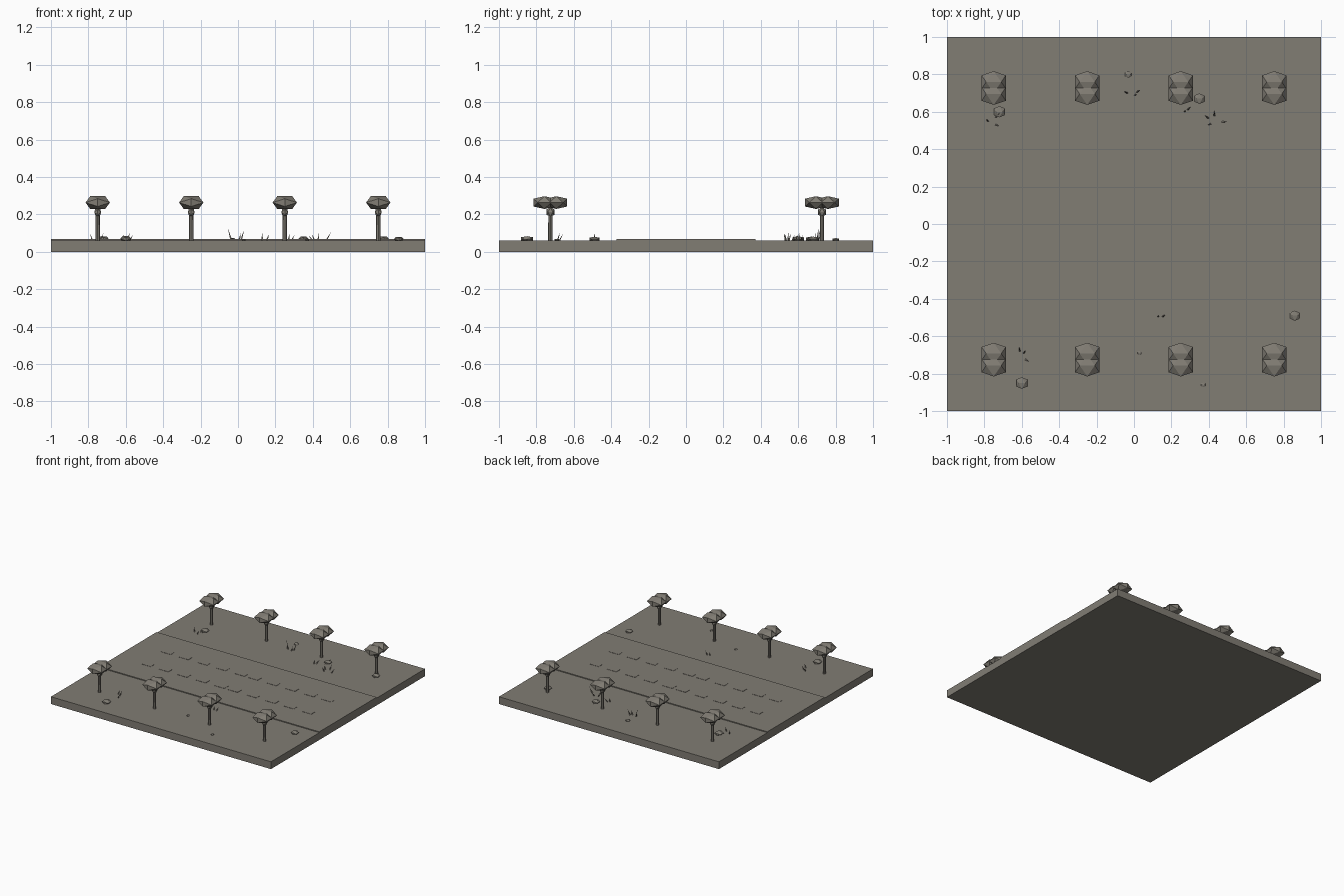
import bpy, bmesh, math
from mathutils import Vector

if "Cube" in bpy.data.objects:
    bpy.data.objects.remove(bpy.data.objects["Cube"])

clay = bpy.data.materials.new("warm grey")
clay.diffuse_color = (0.22, 0.205, 0.175, 1)
clay.use_nodes = True
clay.node_tree.nodes["Principled BSDF"].inputs["Base Color"].default_value = clay.diffuse_color
GROUND = 0.06


def finish(name, bm):
    mesh = bpy.data.meshes.new(name)
    bm.normal_update()
    bm.to_mesh(mesh)
    bm.free()
    mesh.materials.append(clay)
    ob = bpy.data.objects.new(name, mesh)
    bpy.context.collection.objects.link(ob)
    return ob


def box(name, x, y, z0, sx, sy, sz):
    bm = bmesh.new()
    bmesh.ops.create_cube(bm, size=1)
    for v in bm.verts:
        v.co = Vector((x + v.co.x * sx, y + v.co.y * sy, z0 + (v.co.z + 0.5) * sz))
    return finish(name, bm)


def cone(name, x, y, z0, r1, r2, h, sides, lean=(0, 0)):
    bm = bmesh.new()
    bmesh.ops.create_cone(bm, cap_ends=True, segments=sides, radius1=r1, radius2=r2, depth=h)
    for v in bm.verts:
        t = v.co.z / h + 0.5
        v.co += Vector((x + lean[0] * t, y + lean[1] * t, z0 + h / 2))
    return finish(name, bm)


def lump(name, x, y, z, sx, sy, sz):
    """Flattened icosahedron lying on its edges, sized by half extents."""
    p = (1 + math.sqrt(5)) / 2
    bm = bmesh.new()
    for a in (-1, 1):
        for b in (-1, 1):
            for c in ((a, b / p, 0), (0, a, b / p), (a / p, 0, b)):
                bm.verts.new((x + c[0] * sx, y + c[1] * sy, z + c[2] * sz))
    bmesh.ops.convex_hull(bm, input=bm.verts)
    bmesh.ops.recalc_face_normals(bm, faces=bm.faces)
    return finish(name, bm)


# Ground slab and raised road
box("ground_slab", 0, 0, 0, 2, 2, GROUND)
box("road", 0, 0, GROUND, 2, 0.745, 0.007)

# Lane dashes in two rows
for y in (-0.13, 0.13):
    for x in (0.06, 0.23, 0.4, 0.57, 0.73):
        for side in (-1, 1):
            box("lane_dash", side * x, y, 0.066, 0.09, 0.05, 0.003)

# Street trees along both verges
for y in (-0.725, 0.727):
    for x in (-0.75, -0.25, 0.25, 0.75):
        cone("tree_trunk", x, y, GROUND, 0.012, 0.011, 0.185, 8)
        lump("trunk_knot", x, y, 0.212, 0.018, 0.021, 0.024)
        for dy in (-0.032, 0.032):
            lump("tree_crown", x, y + dy, 0.263, 0.065, 0.058, 0.034)

# Rocks: x, y, radius
for x, y, r in ((-0.72, 0.6, 0.03), (-0.03, 0.8, 0.018), (0.35, 0.67, 0.028),
                (0.78, 0.68, 0.028), (0.86, -0.49, 0.027), (-0.6, -0.85, 0.031),
                (0.03, -0.69, 0.012), (0.37, -0.86, 0.012)):
    lump("rock", x, y, GROUND + 0.3 * r, r * 0.95, r, r * 0.45)

# Grass tufts: x, y, and blades (dx, dy, height)
tufts = (
    (-0.76, 0.55, ((-0.02, 0, 0.035), (0.02, 0.02, 0.03), (0.02, -0.02, 0.04))),
    (0.0, 0.7, ((-0.035, 0, 0.065), (0.015, 0.005, 0.055), (0.005, -0.01, 0.04))),
    (0.27, 0.6, ((0, 0, 0.04), (0.015, 0.01, 0.03))),
    (0.44, 0.555, ((-0.03, -0.02, 0.035), (-0.01, 0.025, 0.04), (0.03, -0.01, 0.045),
                   (-0.04, 0.01, 0.03))),
    (0.14, -0.495, ((-0.01, 0, 0.04), (0.012, 0, 0.035))),
    (-0.595, -0.7, ((-0.015, 0.02, 0.035), (0.015, -0.025, 0.03), (0.005, 0.01, 0.04))),
)
for x, y, blades in tufts:
    for dx, dy, h in blades:
        cone("grass_blade", x + dx, y + dy, GROUND - 0.002, 0.006, 0.0005, h, 3,
             (dx * 0.7 + 0.006, dy * 0.7 + 0.008))
